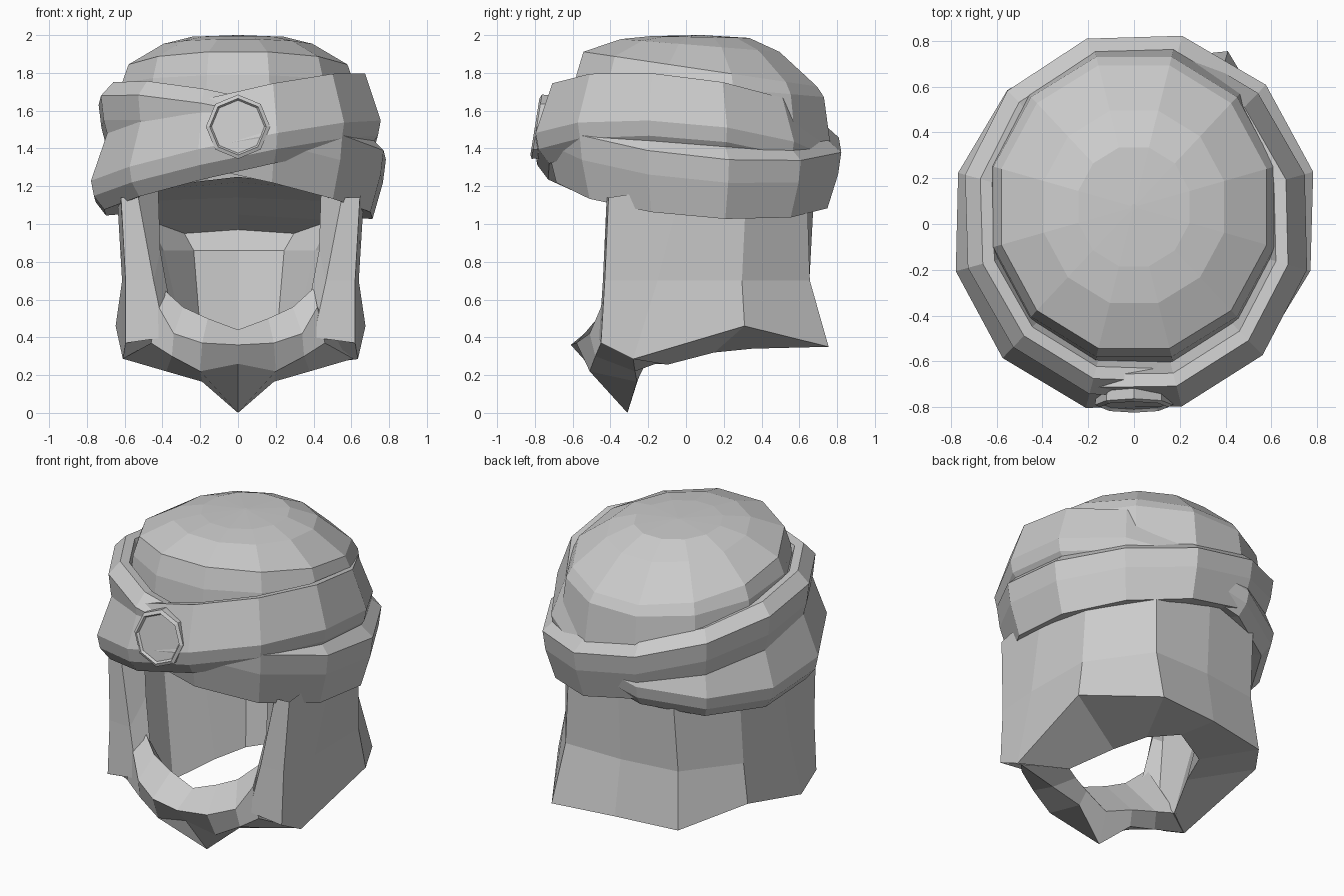
import bpy, bmesh, math

if "Cube" in bpy.data.objects:
    bpy.data.objects.remove(bpy.data.objects["Cube"])


def make(name, verts, faces):
    me = bpy.data.meshes.new(name)
    me.from_pydata(verts, [], faces)
    bm = bmesh.new()
    bm.from_mesh(me)
    bmesh.ops.remove_doubles(bm, verts=bm.verts, dist=0.002)
    bmesh.ops.recalc_face_normals(bm, faces=bm.faces)
    bm.to_mesh(me)
    bm.free()
    ob = bpy.data.objects.new(name, me)
    bpy.context.collection.objects.link(ob)
    return ob


def grid_faces(rows, cols, wrap_rows, wrap_cols):
    """Quads joining a rows x cols array of points."""
    return [(r * cols + c, r * cols + (c + 1) % cols,
             (r + 1) % rows * cols + (c + 1) % cols, (r + 1) % rows * cols + c)
            for r in range(rows - (not wrap_rows))
            for c in range(cols - (not wrap_cols))]


def mirror(ob):
    m = ob.modifiers.new("Mirror", 'MIRROR')
    m.use_clip = True
    m.merge_threshold = 0.005


N = 12
RING = [(math.cos(math.radians(15 + 30 * i)), math.sin(math.radians(15 + 30 * i)))
        for i in range(N)]

# Domed cap, its rim leaning down toward the back
cap_rings = [(0.02, 2.0, 0), (0.42, 1.99, 0.005), (0.68, 1.945, 0.035),
             (1.0, 1.82, 0.095), (1.06, 1.73, 0.06), (1.12, 1.4, 0)]
verts = [(0.60 * s * x, 0.075 + 0.64 * s * y, z - lean * y)
         for s, z, lean in cap_rings for x, y in RING]
make("cap", verts, grid_faces(len(cap_rings), N, False, True) + [tuple(range(N))])


# Two wound cloth bands, tilted in opposite directions and crossing front and back
def band(name, z0, tilt_x, tilt_y, height, size, grow_x, grow_y, section):
    pts = []
    for x, y in RING:
        f = size + grow_x * x + grow_y * y
        for s, h in section:
            pts.append((0.805 * f * s * x, 0.01 + 0.835 * f * s * y,
                        z0 + tilt_x * x + tilt_y * y + h * (height - 0.03 * y)))
    make(name, pts, grid_faces(N, len(section), True, True))


band("wrap_upper_right", 1.22, 0.165, -0.06, 0.395, 0.98, -0.015, -0.025,
     [(0.91, 0), (0.98, 0.18), (1.0, 0.38), (0.89, 1.0), (0.82, 0.97), (0.76, 0.6), (0.80, 0.06)])
band("wrap_upper_left", 1.19, -0.15, -0.07, 0.39, 0.97, 0.03, 0.03,
     [(0.91, 0), (0.98, 0.5), (1.0, 0.82), (0.91, 1.0), (0.84, 0.97), (0.76, 0.6), (0.78, 0.06)])

# Octagonal brooch with a raised rim
brooch = [(0.165, 0.06), (0.17, -0.015), (0.15, -0.025), (0.14, -0.012)]
verts = []
for r, d in brooch:
    for i in range(8):
        a = i * math.pi / 4
        z = r * math.cos(a)
        verts.append((r * math.sin(a), -0.775 + d + 0.16 * z, 1.515 + z))
make("brooch", verts, grid_faces(4, 8, False, True) + [tuple(range(24, 32))])

# Hood around the neck, hollow with a ceiling; each side runs front edge to back
# top x,y | bottom x,y,z | inner rim x,y,z | ceiling z at side and middle
hood = [
    (0.55, -0.42, 0.40, -0.46, 0.40, 0.36, -0.37, 0.50, 1.20, 1.25),
    (0.645, -0.41, 0.62, -0.45, 0.37, 0.42, -0.26, 0.40, 1.18, 1.22),
    (0.67, -0.02, 0.635, -0.28, 0.285, 0.40, -0.10, 0.255, 1.12, 1.14),
    (0.62, 0.32, 0.675, 0.31, 0.46, 0.28, 0.15, 0.32, 1.02, 1.05),
    (0.37, 0.64, 0.41, 0.755, 0.35, 0.20, 0.35, 0.34, 0.95, 0.98),
    (0.0, 0.68, 0.0, 0.71, 0.36, 0.0, 0.42, 0.40, 0.97, 0.97),
]
for name, side, back in (("hood_right", 1.0, 1.0), ("hood_left", -0.96, 0.85)):
    verts = []
    for i, (xt, yt, xb, yb, zb, xu, yu, zu, zc, zm) in enumerate(hood):
        k = 0.78 if i < 3 else 0.66
        yb *= back if i == 4 else 1
        outline = [(xt, yt, 1.14 if i < 2 else 1.2),
                   (0.49 * (xt + xb), (0.47 if yt > 0 else 0.5) * (yt + yb), 0.70),
                   (xb, yb, zb), (xu, yu, zu),
                   (k * xt, k * yt, 0.86), (0.8 * xt, 0.8 * yt, zc),
                   (0, -0.60 if i == 0 else 0.8 * yt, zm)]
        verts += [(side * x, y, z) for x, y, z in outline]
    make(name, verts, grid_faces(len(hood), 7, False, False) + [(0, 1, 4, 5), (1, 2, 3, 4)])

# Pointed beard joining the hood sides under the open face (half, mirrored)
beard = [
    [(0.40, -0.36, 0.66), (0.42, -0.45, 0.56), (0.46, -0.45, 0.37),
     (0.61, -0.28, 0.287), (0.40, -0.10, 0.26)],
    [(0.29, -0.42, 0.56), (0.34, -0.51, 0.42), (0.35, -0.48, 0.30),
     (0.38, -0.27, 0.22), (0.30, -0.16, 0.26)],
    [(0.16, -0.44, 0.50), (0.19, -0.58, 0.37), (0.2, -0.51, 0.22),
     (0.19, -0.26, 0.165), (0.17, -0.22, 0.25)],
    [(0, -0.45, 0.44), (0, -0.61, 0.36), (0, -0.52, 0.26),
     (0, -0.31, 0.0), (0, -0.25, 0.19)],
]
verts = [p for col in beard for p in col]
mirror(make("beard", verts, grid_faces(4, 5, False, True) + [(0, 1, 2, 3, 4)]))
